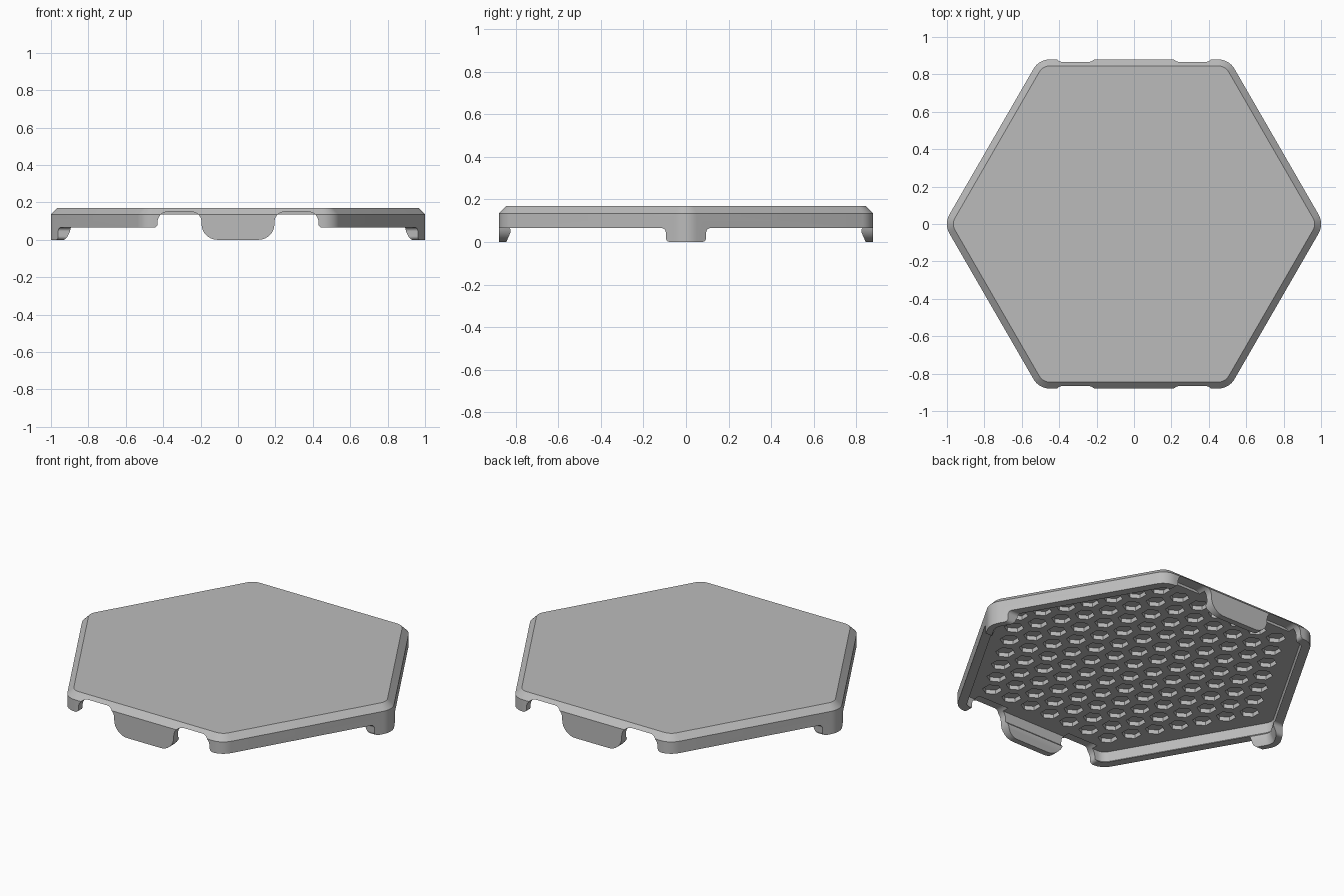
import bpy, bmesh, math
from mathutils import Vector

if "Cube" in bpy.data.objects:
    bpy.data.objects.remove(bpy.data.objects["Cube"])

grey = bpy.data.materials.new("plain grey")
grey.use_nodes = True
grey.diffuse_color = (0.5, 0.5, 0.5, 1)
grey.node_tree.nodes["Principled BSDF"].inputs["Base Color"].default_value = (0.5, 0.5, 0.5, 1)

APOTHEM, CORNER = 0.88, 0.1      # outer size and corner rounding


def make_object(name, bm):
    bmesh.ops.recalc_face_normals(bm, faces=bm.faces)
    mesh = bpy.data.meshes.new(name)
    bm.to_mesh(mesh)
    bm.free()
    obj = bpy.data.objects.new(name, mesh)
    bpy.context.collection.objects.link(obj)
    return obj


def hex_ring(bm, apothem, z, steps=8):
    """Rounded hexagon, points on the x axis."""
    radius = CORNER - (APOTHEM - apothem)
    reach = (apothem - radius) / math.cos(math.pi / 6)
    ring = []
    for k in range(6):
        mid = k * math.pi / 3
        for i in range(steps + 1):
            a = mid + (i / steps - 0.5) * math.pi / 3
            ring.append(bm.verts.new((reach * math.cos(mid) + radius * math.cos(a),
                                      reach * math.sin(mid) + radius * math.sin(a), z)))
    return ring


def arc(cx, cz, r, start, end, steps=8):
    angles = [math.radians(start + (end - start) * i / steps) for i in range(steps + 1)]
    return [(cx + r * math.cos(a), cz + r * math.sin(a)) for a in angles]


def add_prism(bm, base, offset):
    face = bm.faces.new([bm.verts.new(p) for p in base])
    out = bmesh.ops.extrude_face_region(bm, geom=[face])
    verts = [v for v in out["geom"] if isinstance(v, bmesh.types.BMVert)]
    bmesh.ops.translate(bm, vec=Vector(offset), verts=verts)


# Lid shell: ceiling, snap lip, skirt, chamfer and flat top
bm = bmesh.new()
section = [(0.84, 0.135), (0.84, 0.075), (0.825, 0.06), (0.825, 0.045), (0.845, 0),
           (0.88, 0), (0.88, 0.135), (0.845, 0.17)]
rings = [hex_ring(bm, a, z) for a, z in section]
for low, high in zip(rings, rings[1:]):
    for i in range(len(low)):
        j = (i + 1) % len(low)
        bm.faces.new((low[i], low[j], high[j], high[i]))
bm.faces.new(rings[0])
bm.faces.new(rings[-1])
lid = make_object("hexagonal_lid", bm)

# Notches beside the front and back tabs
bm = bmesh.new()
notch = ([(0.11, -0.05)] + arc(0.11, 0.085, 0.085, -90, 0)
         + arc(0.25, 0.095, 0.055, 180, 90) + arc(0.375, 0.095, 0.055, 90, 0)
         + arc(0.45, 0.085, 0.02, 180, 270) + [(0.65, 0.065), (0.65, -0.05)])
for sx in (-1, 1):
    for sy in (-1, 1):
        add_prism(bm, [(sx * x, sy * 0.8, z) for x, z in notch], (0, sy * 0.2, 0))
edge_notches = make_object("edge_notch_cutter", bm)

# Raised skirt beside the corner tabs
bm = bmesh.new()
gap = ([(0.075, -0.05)] + arc(0.075, 0.02, 0.02, -90, 0)
       + arc(0.115, 0.045, 0.02, 180, 90) + [(0.81, 0.065), (0.81, -0.05)])
for sy in (-1, 1):
    add_prism(bm, [(-1.1, sy * y, z) for y, z in gap], (2.2, 0, 0))
skirt_gaps = make_object("skirt_gap_cutter", bm)

# Honeycomb pockets in the underside
bm = bmesh.new()
PITCH, COUNT, POCKET = 0.135, 6, 0.053
for q in range(-COUNT, COUNT + 1):
    for r in range(-COUNT, COUNT + 1):
        if abs(q + r) <= COUNT:
            cx, cy = PITCH * (q + r / 2), PITCH * r * math.sqrt(3) / 2
            add_prism(bm, [(cx + POCKET * math.sin(k * math.pi / 3),
                            cy + POCKET * math.cos(k * math.pi / 3), 0.1)
                           for k in range(6)], (0, 0, 0.06))
pockets = make_object("honeycomb_cutter", bm)

# Apply the cuts, then drop the cutters
for cutter in (edge_notches, skirt_gaps, pockets):
    cut = lid.modifiers.new(cutter.name, 'BOOLEAN')
    cut.operation, cut.solver, cut.object = 'DIFFERENCE', 'EXACT', cutter
    cutter.hide_render = True
bpy.context.view_layer.objects.active = lid
lid.select_set(True)
for name in [m.name for m in lid.modifiers]:
    bpy.ops.object.modifier_apply(modifier=name)
for cutter in (edge_notches, skirt_gaps, pockets):
    bpy.data.objects.remove(cutter)

lid.data.materials.clear()
lid.data.materials.append(grey)
bpy.ops.object.shade_smooth_by_angle(angle=math.radians(30))
